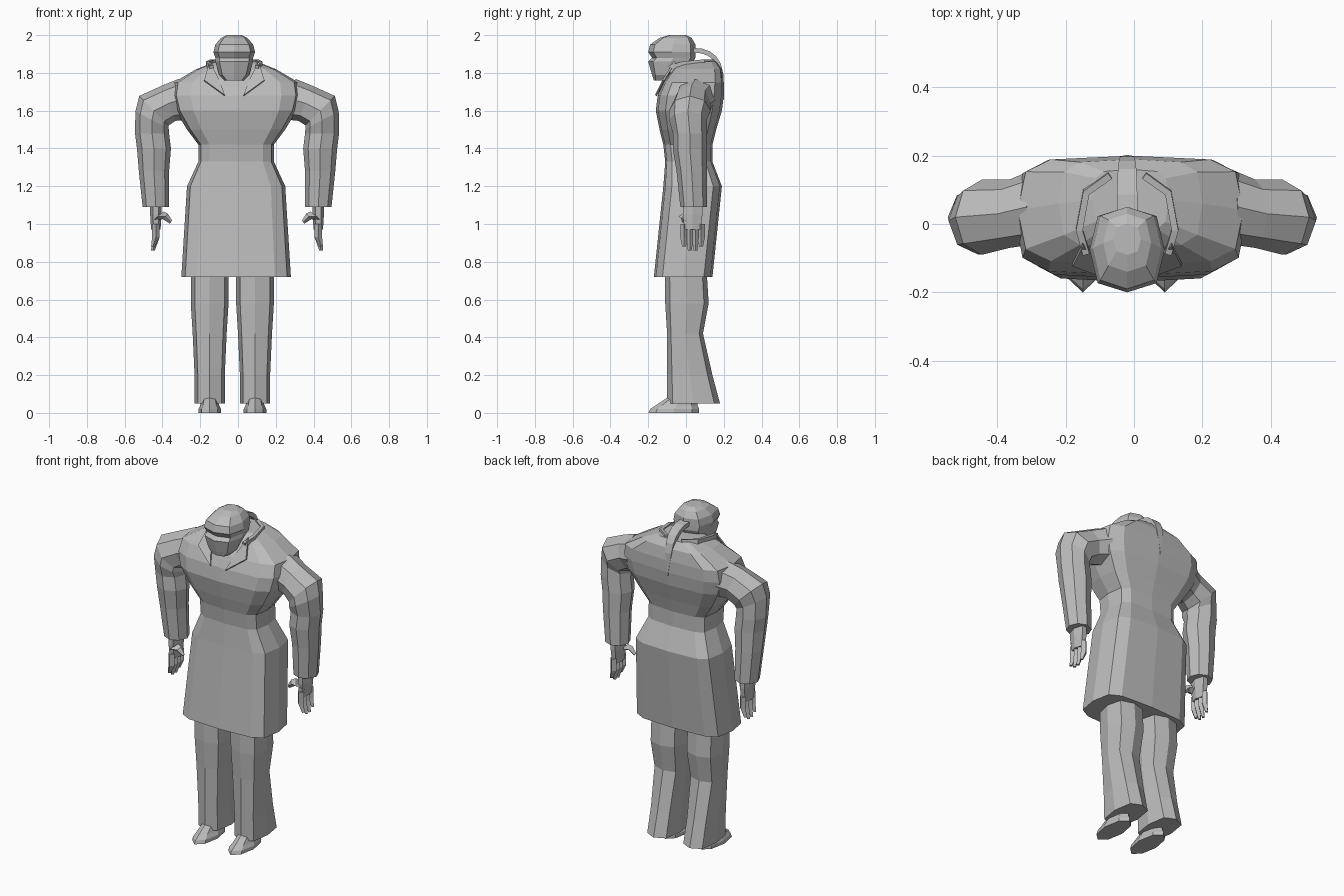
import bpy, bmesh, math
from mathutils import Vector, Matrix

cube = bpy.data.objects.get("Cube")
if cube:
    bpy.data.objects.remove(cube)

SIDES = {"left": 1, "right": -1}
SHADE = (.5, .5, .5, 1)
grey = bpy.data.materials.new("plain grey")
grey.use_nodes = True
grey.diffuse_color = SHADE
grey.node_tree.nodes["Principled BSDF"].inputs["Base Color"].default_value = SHADE


def finish(name, bm):
    """Turn the bmesh into a named grey object."""
    bmesh.ops.recalc_face_normals(bm, faces=bm.faces)
    mesh = bpy.data.meshes.new(name)
    bm.to_mesh(mesh)
    bm.free()
    mesh.materials.append(grey)
    obj = bpy.data.objects.new(name, mesh)
    bpy.context.scene.collection.objects.link(obj)
    return obj


def outline(sides, power=1):
    """Unit cross-section: a power below one squares off the circle."""
    def bulge(value):
        return math.copysign(abs(value) ** power, value)
    angles = [math.tau * i / sides for i in range(sides)]
    return [(bulge(math.cos(a)), bulge(math.sin(a))) for a in angles]


def level(z, half_width, front, back, x=0):
    """Level ring reaching from front to back at height z."""
    return (x, (front + back) / 2, z), half_width, (back - front) / 2, 0


def loft(name, rings, shape):
    """Skin rings of centre, x radius, y radius and tilt (+x end raised) in degrees."""
    bm = bmesh.new()
    loops = []
    for centre, radius_x, radius_y, tilt in rings:
        turn = Matrix.Rotation(math.radians(-tilt), 3, 'Y')
        loops.append([bm.verts.new(Vector(centre) + turn @ Vector((u * radius_x, v * radius_y, 0)))
                      for u, v in shape])
    for lower, upper in zip(loops, loops[1:]):
        for i in range(len(shape)):
            bm.faces.new((lower[i - 1], lower[i], upper[i], upper[i - 1]))
    bm.faces.new(loops[0])
    bm.faces.new(loops[-1])
    return finish(name, bm)


def strip(name, pairs, thickness):
    """Thick band through successive pairs of edge points."""
    bm = bmesh.new()
    edges = [[bm.verts.new(point) for point in pair] for pair in pairs]
    for (a, b), (c, d) in zip(edges, edges[1:]):
        bm.faces.new((a, b, d, c))
    solid = finish(name, bm).modifiers.new("thickness", 'SOLIDIFY')
    solid.thickness = thickness
    solid.offset = 0


# Coat: height, half width, front and back
coat = [(.72, .29, -.17, .14), (1.2, .26, -.12, .19), (1.33, .2, -.11, .14),
        (1.42, .2, -.12, .14), (1.5, .26, -.14, .16), (1.6, .32, -.16, .19),
        (1.68, .34, -.15, .2), (1.75, .33, -.12, .2), (1.82, .21, -.07, .19),
        (1.86, .11, -.02, .16)]
loft("coat", [level(*ring, x=-.01) for ring in coat], outline(12, power=.5))

# Neck and head share a middle line
middle = -.02
neck = [(1.7, .08, -.1, .1), (1.87, .06, -.1, .04)]
loft("neck", [level(*ring, x=middle) for ring in neck], outline(6))
head = [(1.76, .05, -.17, -.08), (1.79, .08, -.18, -.02), (1.86, .1, -.2, .04),
        (1.88, .1, -.18, .05), (1.91, .11, -.2, .05), (1.95, .1, -.19, .05),
        (1.985, .07, -.14, .03), (2, .04, -.09, 0)]
loft("head", [level(*ring, x=middle) for ring in head], outline(8, power=.7))

# Tied tail of hair arching behind the head and tapering onto the back
tail = []
for step in range(7):
    angle = step / 6 * math.pi / 2
    y = .03 + .16 * math.sin(angle) ** .8
    z = 1.66 + .26 * math.cos(angle) ** .5
    width = .03 * math.cos(angle) ** .3
    tail.append([(middle + edge * width, y, z) for edge in SIDES.values()])
strip("hair_tail", tail, thickness=.025)

# Standing collar and pointed lapels
for side, sign in SIDES.items():
    def beside_neck(x, y, z):
        return Vector((middle + sign * x, y, z))

    collar = [beside_neck(.12, -.07, 1.76), beside_neck(.14, 0, 1.78),
              beside_neck(.12, .11, 1.79), beside_neck(.05, .16, 1.79)]
    rise = Vector((0, -.02, .08))
    strip(side + "_collar", [(base, base + rise) for base in collar], thickness=.02)
    tip, outer = beside_neck(.05, -.16, 1.68), beside_neck(.16, -.12, 1.76)
    inner, peak = beside_neck(.08, -.11, 1.76), beside_neck(.13, -.06, 1.86)
    strip(side + "_lapel", [(tip, outer), (inner, peak)], thickness=.01)

# Arms and hands: ring centre, radius and tilt
hand_y = .035
for side, sign in SIDES.items():
    def limb(name, rings, sides, depth=1):
        loft(f"{side}_{name}",
             [((sign * x - .005, y, z), radius, radius * depth, sign * tilt)
              for x, y, z, radius, tilt in rings], outline(sides))

    limb("arm", [(.29, .05, 1.66, .11, 80), (.36, .03, 1.64, .1, 70),
                 (.44, .02, 1.6, .11, 45), (.45, .01, 1.55, .1, 28),
                 (.45, .02, 1.48, .09, 0), (.44, .02, 1.4, .09, 0),
                 (.44, .03, 1.28, .08, 0), (.43, .04, 1.09, .07, 0)], sides=8)
    limb("palm", [(.43, hand_y, 1.1, .03, 0), (.43, hand_y, 1.05, .03, 0),
                  (.43, hand_y, .97, .025, 0)], sides=6, depth=2)
    for i, finger in enumerate(("index", "middle", "ring", "little")):
        spread = i - 1.5
        y = hand_y + spread * .03
        tip = .85 + abs(spread) * .02
        limb(finger + "_finger", [(.43, y, 1, .02, 0), (.43, y, .93, .02, 0),
                                  (.445, y, tip, .01, 0)], sides=4)
    limb("thumb", [(.42, 0, 1.04, .04, -40), (.38, -.01, 1.04, .02, -45),
                   (.35, -.01, 1.01, .01, -50)], sides=4)

# Trousers and pointed shoes
legs = [(.05, .08, -.1, .18), (.2, .08, -.1, .14), (.42, .09, -.1, .09),
        (.58, .1, -.11, .12), (.74, .1, -.11, .11)]
shoe = [(0, .06, -.2, .07), (.02, .06, -.19, .07), (.04, .05, -.16, .06),
        (.08, .04, -.1, .06)]
for side, sign in SIDES.items():
    stance = sign * .12 - .03
    loft(side + "_trouser_leg", [level(*ring, x=stance) for ring in legs],
         outline(8, power=.7))
    loft(side + "_shoe", [level(*ring, x=stance) for ring in shoe], outline(8))
